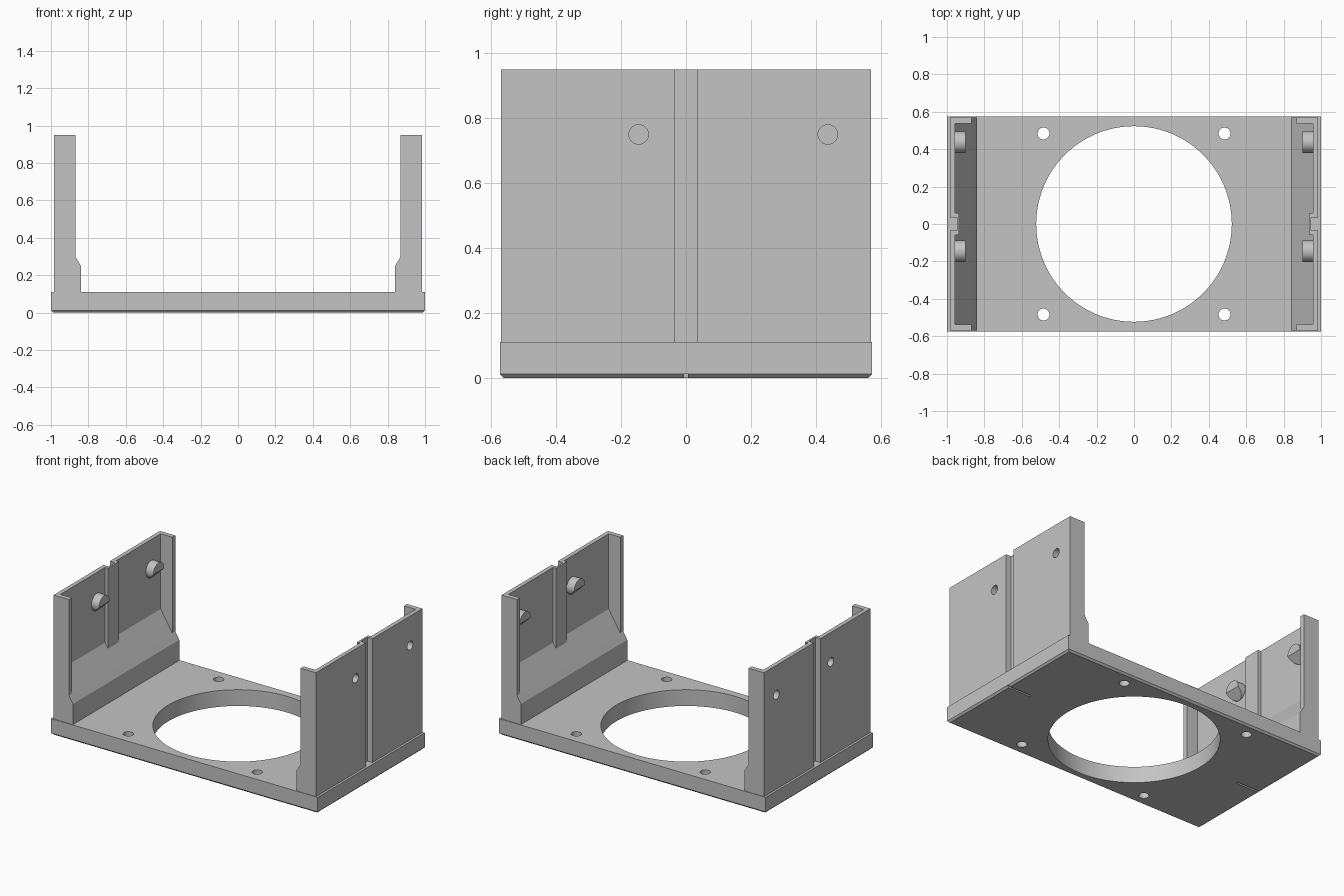
import bpy, bmesh, math
from mathutils import Matrix, Vector

if "Cube" in bpy.data.objects:
    bpy.data.objects.remove(bpy.data.objects["Cube"], do_unlink=True)

grey = bpy.data.materials.new("plain grey")
grey.use_nodes = True
GREY = (0.55, 0.55, 0.55, 1)
grey.diffuse_color = GREY
grey.node_tree.nodes["Principled BSDF"].inputs["Base Color"].default_value = GREY


def finish(name, bm):
    bmesh.ops.recalc_face_normals(bm, faces=bm.faces[:])
    mesh = bpy.data.meshes.new(name)
    bm.to_mesh(mesh)
    bm.free()
    mesh.materials.append(grey)
    obj = bpy.data.objects.new(name, mesh)
    bpy.context.scene.collection.objects.link(obj)
    return obj


def box(name, lo, hi):
    bm = bmesh.new()
    bmesh.ops.create_cube(bm, size=1)
    for v in bm.verts:
        v.co = [lo[i] + (v.co[i] + 0.5) * (hi[i] - lo[i]) for i in range(3)]
    return finish(name, bm)


def prism(name, points, offset):
    """Extrude a closed outline along the offset."""
    bm = bmesh.new()
    face = bm.faces.new([bm.verts.new(p) for p in points])
    out = bmesh.ops.extrude_face_region(bm, geom=[face])
    moved = [g for g in out["geom"] if isinstance(g, bmesh.types.BMVert)]
    bmesh.ops.translate(bm, verts=moved, vec=offset)
    return finish(name, bm)


def cylinder_mesh(radius, length, centre, axis="Z", sides=32):
    bm = bmesh.new()
    turn = Matrix.Rotation(math.pi / 2, 4, "Y") if axis == "X" else Matrix()
    bmesh.ops.create_cone(bm, cap_ends=True, segments=sides, radius1=radius,
                          radius2=radius, depth=length,
                          matrix=Matrix.Translation(centre) @ turn)
    return bm


def cut(obj, cutters):
    """Subtract the cutters and bake the result."""
    for c in cutters:
        c.hide_render = True
        m = obj.modifiers.new("cut", "BOOLEAN")
        m.operation, m.solver, m.object = "DIFFERENCE", "EXACT", c
    deps = bpy.context.evaluated_depsgraph_get()
    mesh = bpy.data.meshes.new_from_object(obj.evaluated_get(deps))
    obj.modifiers.clear()
    obj.data = mesh


def smooth(obj):
    bpy.ops.object.select_all(action="DESELECT")
    obj.select_set(True)
    bpy.context.view_layer.objects.active = obj
    bpy.ops.object.shade_smooth_by_angle(angle=math.radians(25))


def mirrored(obj, name):
    bm = bmesh.new()
    bm.from_mesh(obj.data)
    bmesh.ops.scale(bm, vec=(-1, 1, 1), verts=bm.verts[:])
    return finish(name, bm)


BASE_TOP, WALL_TOP = 0.11, 0.95
OUT, IN, LIP, TOE = 0.985, 0.957, 0.87, 0.84
END = 0.57
PEG_Y, PEG_Z, PEG_R = (-0.146, 0.437), 0.75, 0.058

# Base plate with a chamfered underside
base = box("base_plate", (-1, -0.574, 0), (1, 0.574, BASE_TOP))
bm = bmesh.new()
bm.from_mesh(base.data)
rim = [e for e in bm.edges if all(v.co.z < 0.001 for v in e.verts)]
bmesh.ops.bevel(bm, geom=rim, offset=0.012, segments=1, affect="EDGES")
bm.to_mesh(base.data)
bm.free()

# Fan opening, screw holes and underside slots
base_cutters = [finish("opening_cutter", cylinder_mesh(0.523, 1, (0, 0, 0), sides=96))]
for sx in (-1, 1):
    for sy in (-1, 1):
        base_cutters.append(finish("screw_cutter",
                                   cylinder_mesh(0.032, 1, (sx * 0.484, sy * 0.484, 0))))
    ends = sorted((sx * 0.82, sx * 1.1))
    base_cutters.append(box("slot_cutter", (ends[0], -0.006, -0.1), (ends[1], 0.006, 0.012)))
cut(base, base_cutters)

# Side wall: plan outline with end lips and a central rib
half = [(OUT, END), (LIP, END), (LIP, 0.538), (IN, 0.538), (IN, 0.058), (0.935, 0.058)]
plan = half + [(x, -y) for x, y in reversed(half)]
wall = prism("left_wall", [(x, y, BASE_TOP) for x, y in plan],
             (0, 0, WALL_TOP - BASE_TOP))

# Sloped foot along the inside of the wall
profile = [(0.97, BASE_TOP), (TOE, BASE_TOP), (TOE, 0.25), (LIP, 0.30), (IN, 0.44), (0.97, 0.44)]
foot = prism("left_wall_foot", [(x, -END, z) for x, z in profile], (0, 2 * END, 0))

# Outer groove and blind pin holes
groove = box("groove_cutter", (0.947, -0.035, BASE_TOP - 0.05), (1.1, 0.035, 1.1))
pin_holes = [finish("pin_hole_cutter", cylinder_mesh(0.03, 0.16, (1.02, y, PEG_Z), "X"))
             for y in PEG_Y]
cut(wall, [groove] + pin_holes)
cut(foot, [groove])

# Inner pegs with a sloped lower half
pegs = []
for label, y, hole in zip(("front", "back"), PEG_Y, pin_holes):
    bm = cylinder_mesh(PEG_R, 0.065, (0.9325, y, PEG_Z), "X")
    bmesh.ops.bisect_plane(bm, geom=bm.verts[:] + bm.edges[:] + bm.faces[:],
                           plane_co=(0.9, y, PEG_Z - 0.002),
                           plane_no=Vector((-1, 0, -1)).normalized(), clear_outer=True)
    bmesh.ops.holes_fill(bm, edges=[e for e in bm.edges if e.is_boundary], sides=0)
    peg = finish("left_" + label + "_peg", bm)
    cut(peg, [hole])
    pegs.append(peg)

# Opposite side
left_parts = [wall, foot] + pegs
right_parts = [mirrored(o, o.name.replace("left", "right")) for o in left_parts]

for helper in base_cutters + [groove] + pin_holes:
    bpy.data.objects.remove(helper, do_unlink=True)
for part in [base] + left_parts + right_parts:
    smooth(part)
